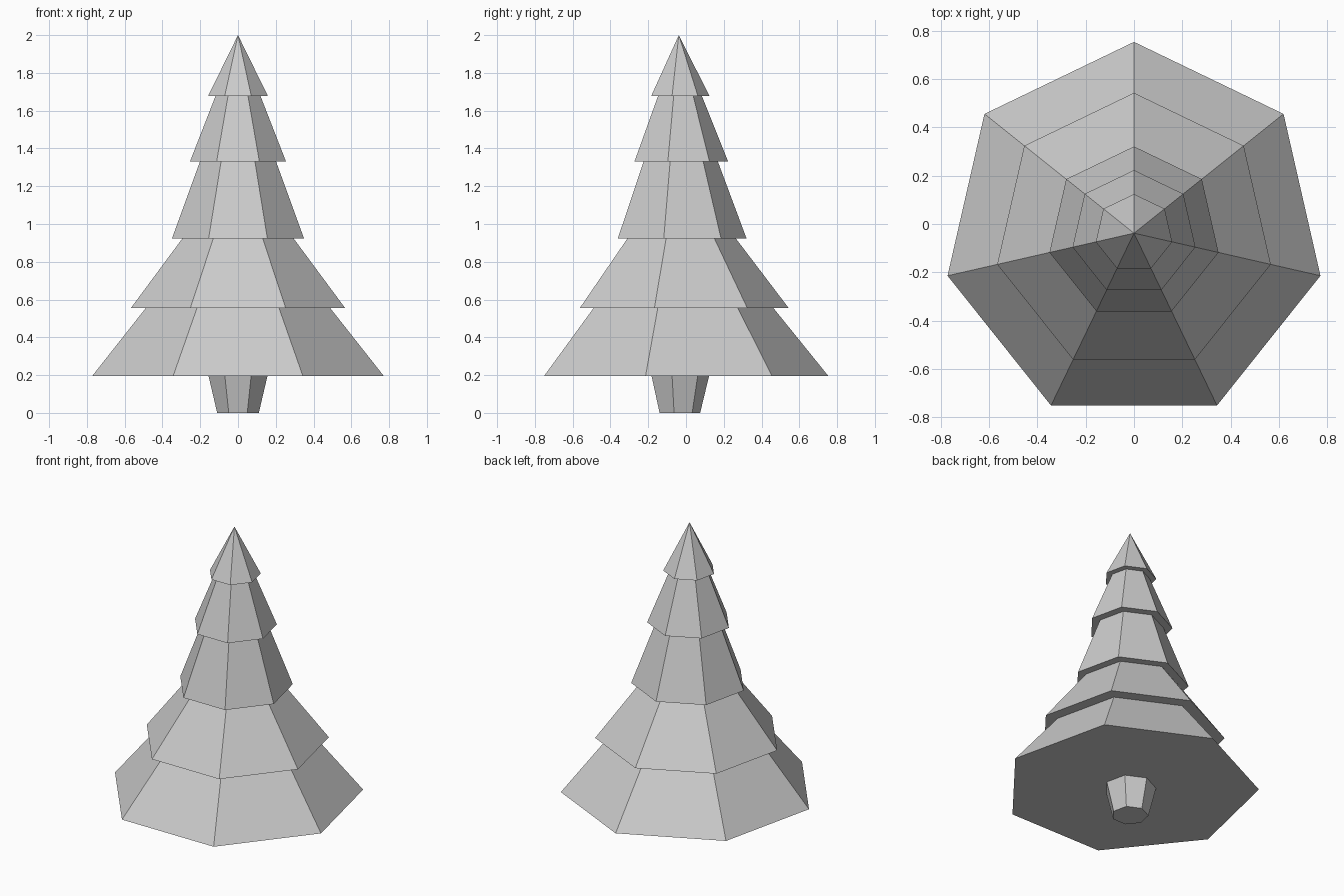
import bpy, bmesh
from math import sin, cos, pi

if "Cube" in bpy.data.objects:
    bpy.data.objects.remove(bpy.data.objects["Cube"])

SIDES = 7
CENTRE_Y = -0.038


def lathe(name, profile, cap_start=False, tip=None):
    """Turn a (radius, z) profile into a flat-faced seven-sided solid."""
    bm = bmesh.new()
    rings = [[bm.verts.new((r * sin(2 * pi * i / SIDES),
                            CENTRE_Y + r * cos(2 * pi * i / SIDES), z))
              for i in range(SIDES)] for r, z in profile]
    for a, b in zip(rings, rings[1:]):
        for i in range(SIDES):
            j = (i + 1) % SIDES
            bm.faces.new((a[j], a[i], b[i], b[j]))
    if cap_start:
        bm.faces.new(rings[0])
    if tip is not None:
        top = bm.verts.new((0, CENTRE_Y, tip))
        for i in range(SIDES):
            bm.faces.new((rings[-1][(i + 1) % SIDES], rings[-1][i], top))
    bmesh.ops.recalc_face_normals(bm, faces=bm.faces)
    # the downward-facing start ring sets the outward direction
    bm.faces.ensure_lookup_table()
    lowest = min(bm.faces, key=lambda f: f.calc_center_median().z)
    if lowest.normal.z > 0:
        bmesh.ops.reverse_faces(bm, faces=bm.faces)
    mesh = bpy.data.meshes.new(name)
    bm.to_mesh(mesh)
    bm.free()
    obj = bpy.data.objects.new(name, mesh)
    bpy.context.collection.objects.link(obj)
    return obj


# Trunk, flaring towards the branches
lathe("trunk", [(0.113, 0.0), (0.16, 0.195)], cap_start=True)

# Five stacked skirts of branches: (wide bottom radius, z), (narrow top radius, z)
foliage = [(0.16, 0.195),
           (0.792, 0.195), (0.50, 0.556),
           (0.581, 0.556), (0.303, 0.922),
           (0.359, 0.922), (0.207, 1.33),
           (0.261, 1.33), (0.122, 1.678),
           (0.162, 1.678)]
lathe("foliage", foliage, tip=2.0)
